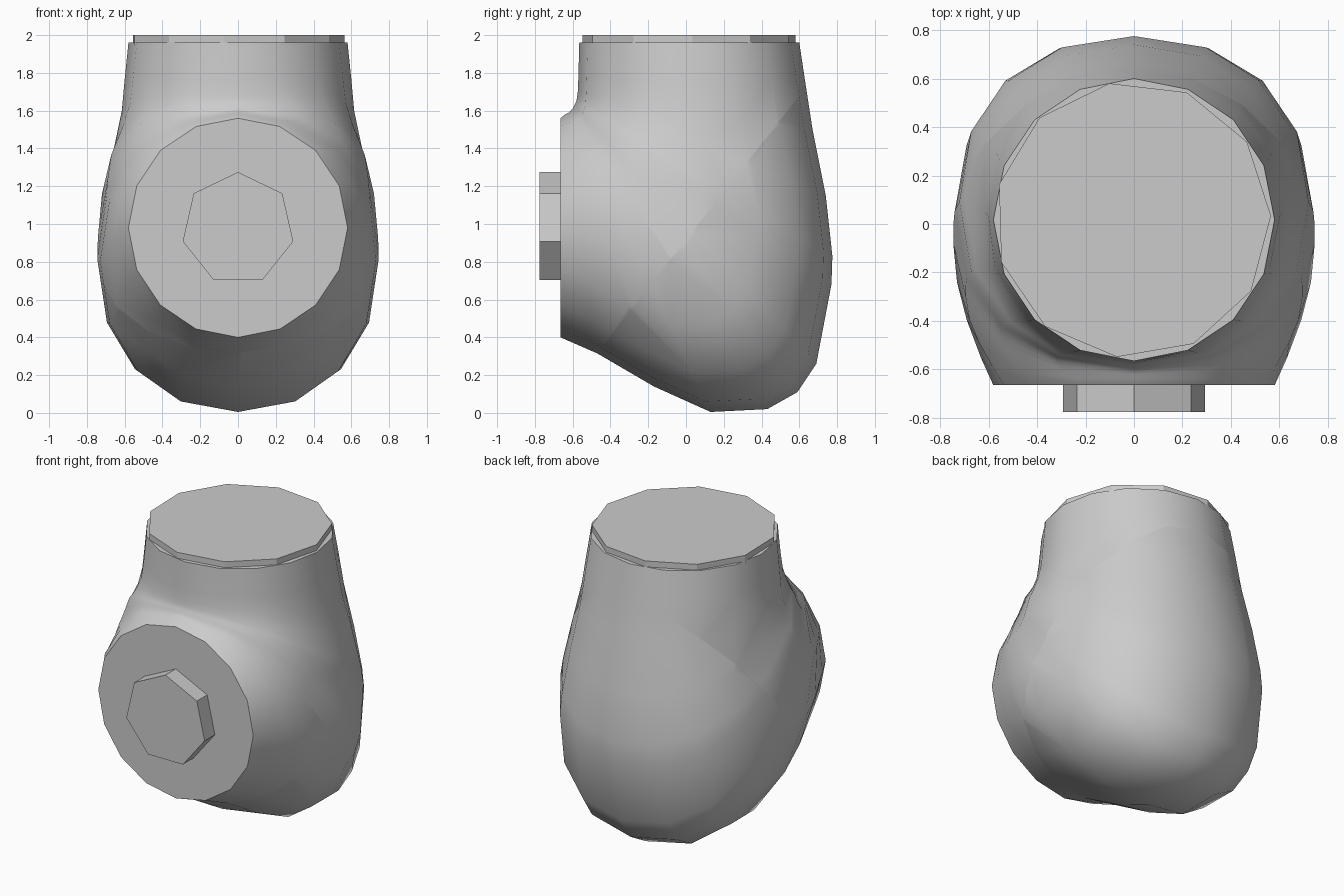
import bpy
import bmesh
from math import sin, cos, pi, copysign
from mathutils import Vector, Matrix

cube = bpy.data.objects.get("Cube")
if cube:
    bpy.data.objects.remove(cube, do_unlink=True)

SIDES = 16

grey = bpy.data.materials.new("light grey")
grey.use_nodes = True
tone = (0.6, 0.6, 0.6, 1)
grey.diffuse_color = tone
grey.node_tree.nodes["Principled BSDF"].inputs["Base Color"].default_value = tone


def finish(name, bm, smooth=True):
    """Turn a bmesh into a named, shaded, coloured object."""
    mesh = bpy.data.meshes.new(name)
    bm.to_mesh(mesh)
    bm.free()
    mesh.materials.append(grey)
    obj = bpy.data.objects.new(name, mesh)
    bpy.context.collection.objects.link(obj)
    if smooth:
        bpy.ops.object.select_all(action="DESELECT")
        obj.select_set(True)
        bpy.context.view_layer.objects.active = obj
        bpy.ops.object.shade_smooth_by_angle(angle=0.7)


# Elbow sections from front flange to neck: inner (y, z), outer (y, z), half width
SECTIONS = [
    (-.665, 1.56, -.665, .40, .58),
    (-.64, 1.58, -.47, .315, .63),
    (-.62, 1.59, -.17, .14, .69),
    (-.61, 1.60, .13, .005, .73),
    (-.60, 1.61, .43, .02, .745),
    (-.595, 1.62, .59, .11, .745),
    (-.59, 1.63, .69, .26, .74),
    (-.585, 1.64, .77, .68, .72),
    (-.58, 1.65, .775, .83, .70),
    (-.577, 1.67, .74, 1.15, .655),
    (-.573, 1.70, .67, 1.50, .615),
    (-.57, 1.77, .63, 1.76, .60),
    (-.565, 1.96, .60, 1.96, .58),
]


def rounded(value, power):
    return copysign(abs(value) ** power, value)


def elbow():
    """Loft the bent body through its sections, closed at both flanges."""
    bm = bmesh.new()
    rings = []
    for i, (iy, iz, oy, oz, width) in enumerate(SECTIONS):
        inner, outer = Vector((0, iy, iz)), Vector((0, oy, oz))
        middle, reach = (inner + outer) / 2, (outer - inner) / 2
        # round at the flanges, slightly squarer through the bend
        power = 1 - 0.12 * sin(pi * i / (len(SECTIONS) - 1))
        ring = []
        for k in range(SIDES):
            a = 2 * pi * k / SIDES
            side = Vector((width * rounded(sin(a), power), 0, 0))
            ring.append(bm.verts.new(middle + reach * rounded(cos(a), power) + side))
        rings.append(ring)
    for low, high in zip(rings, rings[1:]):
        for k in range(SIDES):
            n = (k + 1) % SIDES
            bm.faces.new((low[k], low[n], high[n], high[k]))
    bm.faces.new(rings[0])
    bm.faces.new(rings[-1])
    bmesh.ops.recalc_face_normals(bm, faces=bm.faces)
    return bm


def cut_elbow(name, keep_rear):
    """Keep one side of the sloping seam."""
    bm = elbow()
    bmesh.ops.bisect_plane(
        bm, geom=bm.verts[:] + bm.edges[:] + bm.faces[:],
        plane_co=(0, -.47, .32), plane_no=(0, 1.36, -1.07),
        clear_inner=keep_rear, clear_outer=not keep_rear)
    finish(name, bm)


def disc(name, sides, radius, depth, matrix):
    bm = bmesh.new()
    bmesh.ops.create_cone(bm, cap_ends=True, segments=sides, radius1=radius,
                          radius2=radius, depth=depth, matrix=matrix)
    finish(name, bm, smooth=False)


# Bent housing with both flanges, and the rear cover that meets it at the seam
cut_elbow("housing", False)
cut_elbow("rear_cover", True)

# Low disc closing the neck
disc("neck_disc", 11, 0.57, 0.06,
     Matrix.Translation((-.005, .018, 1.97)) @ Matrix.Rotation(0.17, 4, "Z"))

# Seven-sided output hub on the front flange
disc("front_hub", 7, 0.3, 0.13,
     Matrix.Translation((0, -.71, .975)) @ Matrix.Rotation(pi / 2, 4, "X"))
